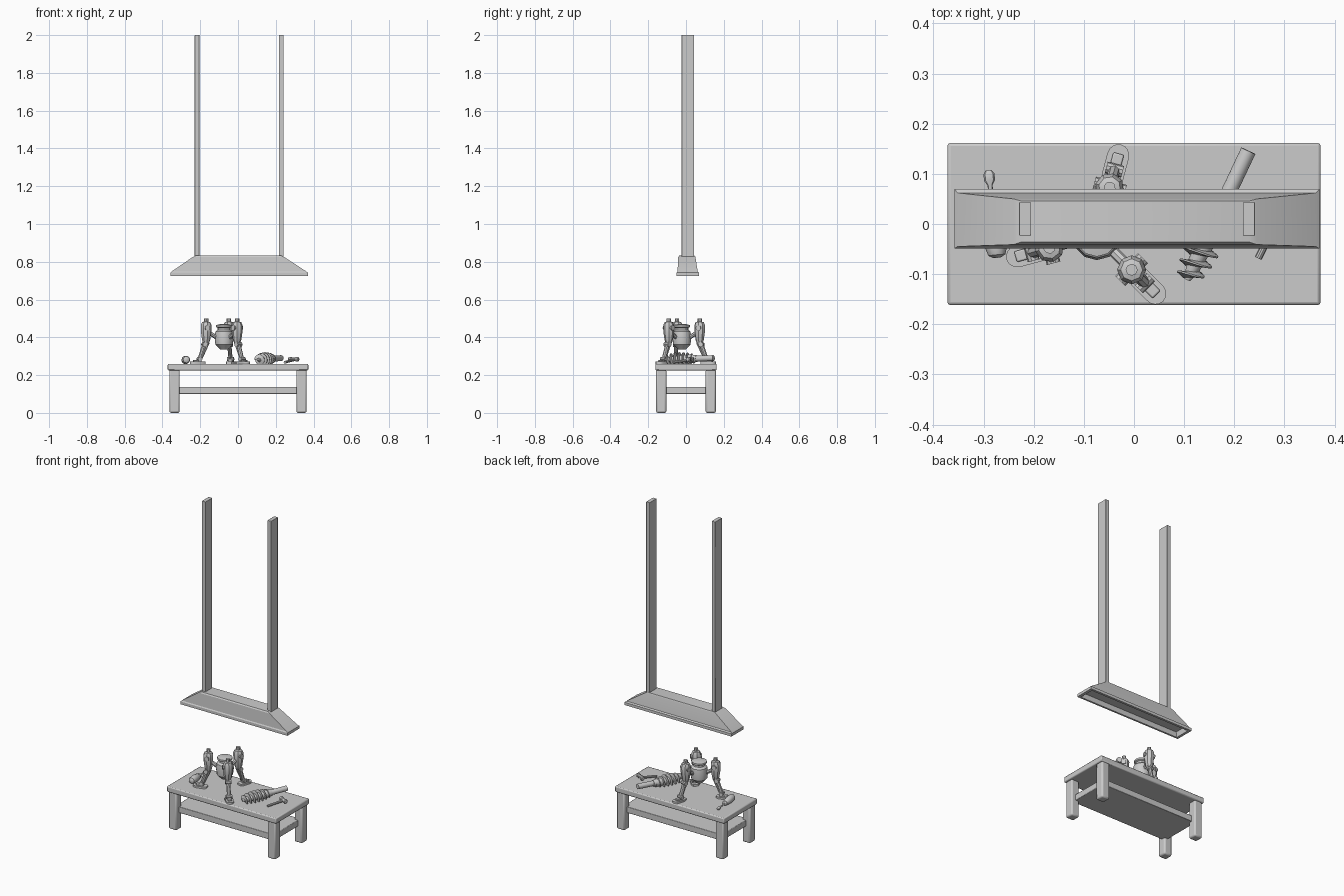
import bpy, bmesh, math
from mathutils import Vector, Matrix

if "Cube" in bpy.data.objects:
    bpy.data.objects.remove(bpy.data.objects["Cube"])


def make(name, bm, mat=None, bevel=0, angle=30):
    bmesh.ops.recalc_face_normals(bm, faces=bm.faces)
    me = bpy.data.meshes.new(name)
    bm.to_mesh(me)
    bm.free()
    if mat:
        me.transform(mat)
    ob = bpy.data.objects.new(name, me)
    bpy.context.collection.objects.link(ob)
    if bevel:
        m = ob.modifiers.new("bevel", 'BEVEL')
        m.width, m.segments = bevel, 2
    bpy.ops.object.select_all(action='DESELECT')
    bpy.context.view_layer.objects.active = ob
    ob.select_set(True)
    bpy.ops.object.shade_smooth_by_angle(angle=math.radians(angle))
    return ob


def box(name, lo, hi, bevel=0, mat=None):
    lo, hi = Vector(lo), Vector(hi)
    bm = bmesh.new()
    bmesh.ops.create_cube(bm, size=1)
    for v in bm.verts:
        v.co = Vector([(lo[i] + hi[i]) / 2 + v.co[i] * (hi[i] - lo[i]) for i in range(3)])
    return make(name, bm, mat, bevel)


def along(a, b):
    """Matrix whose z axis runs from a towards b."""
    a, b = Vector(a), Vector(b)
    return Matrix.Translation(a) @ (b - a).to_track_quat('Z', 'Y').to_matrix().to_4x4()


def lathe(name, profile, n=12, mat=None, squash=1):
    """Capped surface of revolution from (radius, height) pairs."""
    bm = bmesh.new()
    rows = [[bm.verts.new((r * math.cos(2 * math.pi * k / n), squash * r * math.sin(2 * math.pi * k / n), z))
             for k in range(n)] for r, z in profile]
    for a, b in zip(rows, rows[1:]):
        for k in range(n):
            bm.faces.new((a[k], a[(k + 1) % n], b[(k + 1) % n], b[k]))
    bm.faces.new(rows[0][::-1])
    bm.faces.new(rows[-1])
    return make(name, bm, mat)


def rod(name, a, b, r, n=12, mat=None):
    m = along(a, b)
    h = (Vector(b) - Vector(a)).length
    return lathe(name, [(r, 0), (r, h)], n, mat @ m if mat else m)


# Workbench
box("bench_top", (-.372, -.162, .225), (.372, .162, .26), .006)
box("bench_shelf", (-.335, -.13, .1), (.335, .13, .138), .003)
for sx in (-1, 1):
    for sy in (-1, 1):
        x, y = sx * .336, sy * .131
        box("bench_leg", (x - .027, y - .027, 0), (x + .027, y + .027, .23), .009)

# Hanging lamp hood, hollow underneath
bm = bmesh.new()
rings = [(-.335, .345, -.035, .052, .755), (-.342, .352, -.038, .056, .725),
         (-.358, .37, -.049, .07, .725), (-.358, .37, -.049, .07, .742),
         (-.352, .363, -.045, .062, .748), (-.24, .245, -.041, .05, .825), (-.225, .23, -.036, .046, .832)]
rows = [[bm.verts.new(c) for c in ((x0, y0, z), (x1, y0, z), (x1, y1, z), (x0, y1, z))]
        for x0, x1, y0, y1, z in rings]
for a, b in zip(rows, rows[1:]):
    for k in range(4):
        bm.faces.new((a[k], a[(k + 1) % 4], b[(k + 1) % 4], b[k]))
bm.faces.new(rows[0])
bm.faces.new(rows[-1])
make("lamp_hood", bm)
for x in (-.217, .229):
    box("lamp_hanger", (x - .012, -.023, .825), (x + .012, .043, 2), .001)

# Three-legged machine: body
C = Matrix.Translation((-.074, -.022, 0))
lathe("machine_body", [(.02, .335), (.034, .35), (.046, .362), (.05, .4), (.046, .43), (.034, .44),
                       (.034, .45), (.043, .455), (.043, .465), (.02, .47)], 12, C)

# Three-legged machine: legs, built along +x and turned round the body
for deg in (75, -45, 195):
    M = C @ Matrix.Rotation(math.radians(deg), 4, 'Z')
    lathe("leg_housing", [(.014, .365), (.022, .385), (.028, .425), (.029, .465), (.022, .48),
                          (.012, .483), (.012, .5)], 8, M @ Matrix.Translation((.098, 0, 0)))
    rod("leg_joint", (.098, -.032, .45), (.098, .032, .45), .014, 10, M)
    rod("leg_arm", (.035, 0, .395), (.09, 0, .43), .011, 8, M)
    rod("lower_leg", (.1, 0, .385), (.134, 0, .285), .0115, 8, M)
    rod("shin_piston", (.084, 0, .37), (.122, 0, .29), .005, 6, M)
    rod("knee", (.108, -.017, .362), (.108, .017, .362), .013, 10, M)
    rod("ankle", (.135, -.017, .285), (.135, .017, .285), .012, 10, M)
    # Foot: flat sole with rounded toe, raised toe block
    bm = bmesh.new()
    pts = [(.105, -.014), (.12, -.022)]
    pts += [(.163 + .024 * math.cos(a), .022 * math.sin(a)) for a in
            [math.radians(-90 + 22.5 * k) for k in range(9)]]
    pts += [(.12, .022), (.105, .014)]
    f = bm.faces.new([bm.verts.new((x, y, .26)) for x, y in pts])
    ext = bmesh.ops.extrude_face_region(bm, geom=[f])
    for v in ext['geom']:
        if isinstance(v, bmesh.types.BMVert):
            v.co.z += .011
    make("foot_sole", bm, M)
    box("foot_toe_block", (.125, -.011, .265), (.168, .011, .28), .003, M)

# Drill bit lying on the bench: core, shank and screw flight
tip, end = Vector((.108, -.108, .282)), Vector((.228, .146, .29))
D = along(tip, end)
total = (end - tip).length
L = .178
lathe("drill_core", [(.006, -.004), (.014, .02), (.021, .09), (.023, .15), (.018, L + .004)], 16, D)
rod("drill_shank", D @ Vector((0, 0, L - .01)), end, .0155, 16)
bm = bmesh.new()
turns, seg = 7, 20
prev = None
for i in range(turns * seg + 1):
    t = i / (turns * seg)
    a = 2 * math.pi * turns * t
    out = .018 + .019 * math.sin(math.pi * min(1, .1 + t * .85)) ** .8
    z = t * (L - .01) + .003
    row = [bm.verts.new((r * math.cos(a), r * math.sin(a), z + dz))
           for r, dz in ((.008, -.007), (out, -.0015), (out, .0015), (.008, .007))]
    if prev:
        for k in range(4):
            bm.faces.new((prev[k], prev[(k + 1) % 4], row[(k + 1) % 4], row[k]))
    else:
        bm.faces.new(row)
    prev = row
bm.faces.new(prev)
make("drill_flight", bm, D)

# Small hammer
rod("hammer_handle", (.248, -.068, .268), (.293, .022, .28), .007, 10)
H = along((.268, .034, .284), (.321, .008, .284))
lathe("hammer_head", [(.009, 0), (.013, .004), (.013, .016), (.009, .02), (.009, .04),
                      (.013, .044), (.013, .055), (.009, .059)], 12, H)

# Screwdriver
S = along((-.273, -.067, .282), (-.29, .107, .274))
lathe("screwdriver_handle", [(.008, 0), (.017, .005), (.021, .018), (.022, .045), (.018, .075),
                             (.012, .088), (.015, .094), (.008, .098)], 12, S)
lathe("screwdriver_blade", [(.005, .095), (.005, .145), (.011, .155), (.011, .168), (.006, .175)], 8, S, .6)
